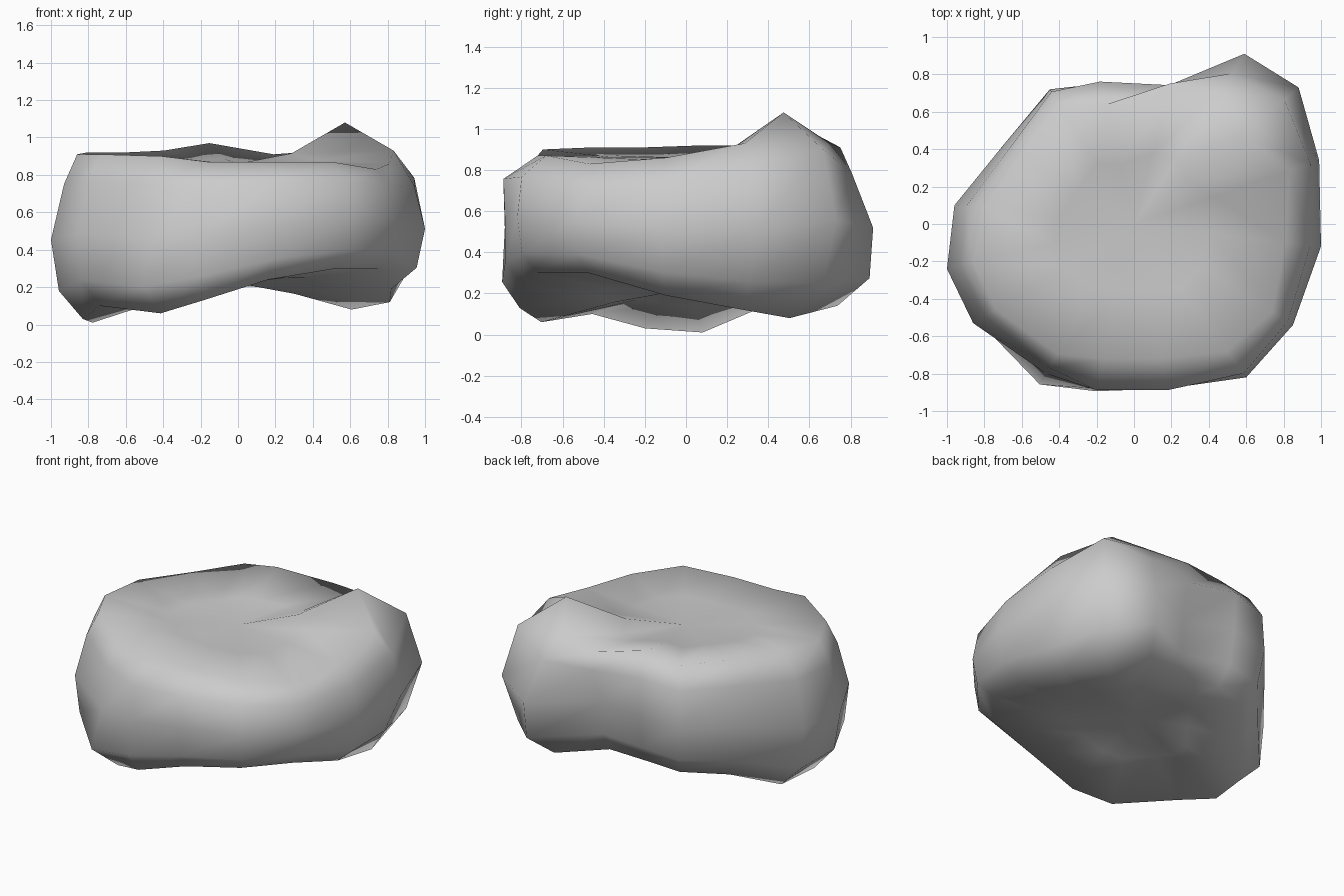
import bpy, bmesh
from mathutils import Vector

# Outline columns: x, y, underside z, top z, underside inset, top inset,
# lower flank bulge, upper flank bulge
COLUMNS = [
    (1.00, -0.12, 0.19, 0.86, 0.82, 0.81, 0.75, 0.70),
    (0.99, 0.34, 0.12, 0.93, 0.82, 0.84, 0.45, 0.70),
    (0.88, 0.73, 0.08, 1.08, 0.69, 0.65, 0.72, 0.75),
    (0.59, 0.91, 0.14, 0.93, 0.81, 0.77, 0.90, 0.50),
    (0.17, 0.67, 0.20, 0.91, 0.90, 1.12, 0.80, 0.10),
    (-0.18, 0.75, 0.21, 0.97, 0.84, 0.85, 0.70, 1.10),
    (-0.45, 0.72, 0.18, 0.93, 0.82, 0.88, 0.70, 0.85),
    (-0.70, 0.42, 0.12, 0.92, 0.81, 0.86, 0.74, 0.68),
    (-0.96, 0.10, 0.01, 0.92, 0.81, 0.84, 0.85, 0.60),
    (-1.00, -0.24, 0.03, 0.91, 0.83, 0.86, 0.75, 0.50),
    (-0.86, -0.53, 0.10, 0.91, 0.86, 0.86, 0.80, 0.50),
    (-0.47, -0.80, 0.06, 0.90, 0.88, 0.87, 1.60, 0.70),
    (-0.20, -0.88, 0.13, 0.87, 0.92, 0.82, 1.20, 1.05),
    (0.18, -0.88, 0.24, 0.87, 0.90, 0.82, 1.00, 1.05),
    (0.60, -0.82, 0.30, 0.87, 0.88, 0.83, 0.78, 0.85),
    (0.85, -0.54, 0.30, 0.83, 0.88, 0.87, 0.78, 0.75),
]
BOTTOM_Z, TOP_Z = 0.22, 0.86


def lerp(a, b, t):
    return a + (b - a) * t


def column_points(x, y, zb, zt, kb, kt, low, high):
    """Points running from the underside, up the flank, to the dished top."""
    steps = [
        (kb * 0.5, lerp(zb, BOTTOM_Z, 0.6)),
        (kb, zb),
        (lerp(kb, 1, low), lerp(zb, zt, 0.17)),
        (1.0, lerp(zb, zt, 0.48)),
        (lerp(kt, 1, high), lerp(zb, zt, 0.82)),
        (kt, zt),
        (kt * 0.5, lerp(zt, TOP_Z, 0.75)),
    ]
    return [Vector((x * k, y * k, z)) for k, z in steps]


# Boulder skin: loft the rings and close both ends with fans
bm = bmesh.new()
grid = [[bm.verts.new(p) for p in column_points(*c)] for c in COLUMNS]
bottom = bm.verts.new((0, 0, BOTTOM_Z))
top = bm.verts.new((0, 0, TOP_Z))
for i, a in enumerate(grid):
    b = grid[(i + 1) % len(grid)]
    for j in range(len(a) - 1):
        bm.faces.new((a[j], b[j], b[j + 1], a[j + 1]))
    bm.faces.new((bottom, b[0], a[0]))
    bm.faces.new((top, a[-1], b[-1]))
bmesh.ops.recalc_face_normals(bm, faces=bm.faces)
for f in bm.faces:
    f.smooth = True

mesh = bpy.data.meshes.new("boulder")
bm.to_mesh(mesh)
bm.free()
boulder = bpy.data.objects.new("boulder", mesh)
bpy.context.collection.objects.link(boulder)
